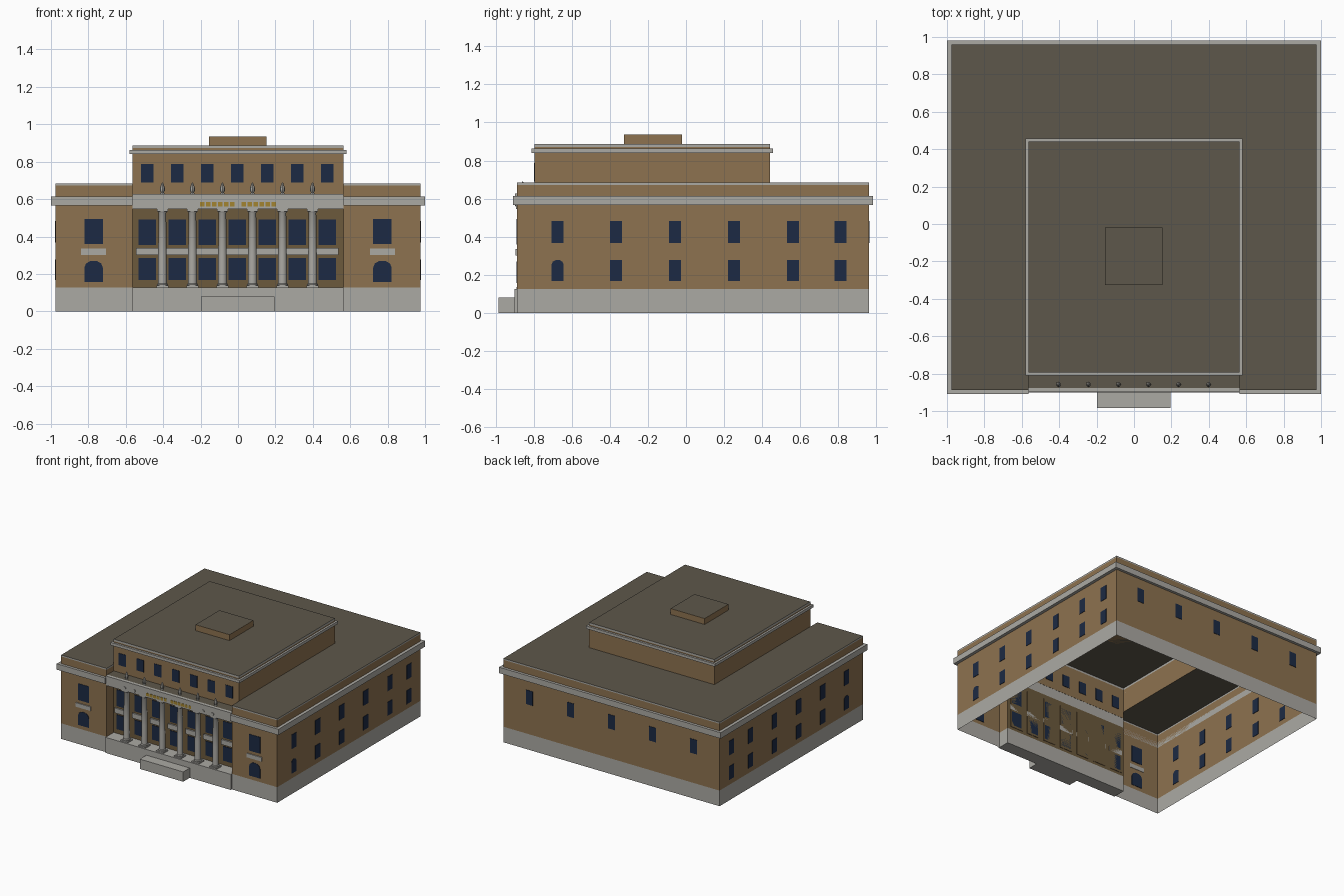
import bpy, bmesh, math

if "Cube" in bpy.data.objects:
    bpy.data.objects.remove(bpy.data.objects["Cube"])


def material(name, rgb):
    m = bpy.data.materials.new(name)
    m.diffuse_color = (*rgb, 1)
    m.use_nodes = True
    m.node_tree.nodes["Principled BSDF"].inputs["Base Color"].default_value = m.diffuse_color
    return m


BRICK = material("brick", (0.27, 0.17, 0.08))
SHADE = material("shaded_brick", (0.15, 0.10, 0.045))
STONE = material("stone", (0.41, 0.40, 0.37))
GLASS = material("window_glass", (0.012, 0.023, 0.056))
ROOF = material("roofing", (0.11, 0.095, 0.07))
GOLD = material("gold", (0.36, 0.23, 0.03))


def mesh_object(name, verts, faces, mat, solid=True):
    me = bpy.data.meshes.new(name)
    me.from_pydata(verts, [], faces)
    if solid:
        bm = bmesh.new()
        bm.from_mesh(me)
        bmesh.ops.recalc_face_normals(bm, faces=bm.faces)
        bm.to_mesh(me)
        bm.free()
    me.materials.append(mat)
    ob = bpy.data.objects.new(name, me)
    bpy.context.collection.objects.link(ob)
    return ob


def prism(name, bottom, top, mat):
    n = len(bottom)
    sides = [(i, (i + 1) % n, (i + 1) % n + n, i + n) for i in range(n)]
    return mesh_object(name, bottom + top, sides + [tuple(range(n)), tuple(range(n, 2 * n))], mat)


def box(name, x0, x1, y0, y1, z0, z1, mat):
    c = [(x0, y0), (x1, y0), (x1, y1), (x0, y1)]
    return prism(name, [(*p, z0) for p in c], [(*p, z1) for p in c], mat)


def wall(name, path, z0, z1, mat, closed=True):
    """Thin vertical shell along a plan outline (counter-clockwise faces out)."""
    n = len(path)
    faces = [(i, (i + 1) % n, (i + 1) % n + n, i + n) for i in range(n if closed else n - 1)]
    return mesh_object(name, [(*p, z0) for p in path] + [(*p, z1) for p in path], faces, mat, False)


def sheet(name, x0, x1, y0, y1, z, mat):
    return mesh_object(name, [(x0, y0, z), (x1, y0, z), (x1, y1, z), (x0, y1, z)], [(0, 1, 2, 3)], mat, False)


def panel(name, side, u, w, z0, z1, mat, at, out=0.003, arch=False):
    """Thin plate on a wall; side is front, back, right or left."""
    h = w / 2
    pts = [(u - h, z0), (u + h, z0)]
    if arch:
        s = z1 - h * 0.75
        pts += [(u + h * math.cos(a), s + (z1 - s) * math.sin(a) * 1.06)
                for a in [math.pi * k / 5 for k in range(6)]]
    else:
        pts += [(u + h, z1), (u - h, z1)]
    place = {"front": lambda p, d: (p[0], at - d, p[1]), "back": lambda p, d: (p[0], at + d, p[1]),
             "right": lambda p, d: (at + d, p[0], p[1]), "left": lambda p, d: (at - d, p[0], p[1])}[side]
    return prism(name, [place(p, -0.003) for p in pts], [place(p, out) for p in pts], mat)


def lathe(name, profile, x, y, mat, n=16):
    verts = [(x + r * math.cos(2 * math.pi * k / n), y + r * math.sin(2 * math.pi * k / n), z)
             for r, z in profile for k in range(n)]
    faces = [(j * n + k, j * n + (k + 1) % n, (j + 1) * n + (k + 1) % n, (j + 1) * n + k)
             for j in range(len(profile) - 1) for k in range(n)]
    faces += [tuple(range(n)), tuple(range(len(verts) - n, len(verts)))]
    ob = mesh_object(name, verts, faces, mat)
    bpy.context.view_layer.objects.active = ob
    ob.select_set(True)
    bpy.ops.object.shade_smooth_by_angle(angle=math.radians(35))
    ob.select_set(False)
    return ob


X, CX = 0.975, 0.565              # half widths of block and centre
YF, YB = -0.887, 0.96             # block front and back
AF, AB = -0.795, 0.442            # attic front and back

# Main shell, open underneath, wings joined round the back
outline = [(CX, AF), (CX, YF), (X, YF), (X, YB), (-X, YB), (-X, YF), (-CX, YF), (-CX, AF)]
wall("base_band", outline, 0, 0.127, STONE)
wall("main_walls", outline, 0.127, 0.672, BRICK, closed=False)
wall("main_coping", outline, 0.672, 0.684, STONE, closed=False)
sheet("roof_back", -X, X, AB, YB, 0.684, ROOF)
for s, tag in ((1, "right"), (-1, "left")):
    a, b = sorted((s * CX, s * X))
    sheet("roof_" + tag, a, b, YF, AB, 0.684, ROOF)
    # Main cornice along the side and wing front
    a, b = sorted((s * X, s * 1.0))
    box("cornice_" + tag, a, b, -0.908, 0.982, 0.566, 0.614, STONE)
    a, b = sorted((s * CX, s * X))
    box("cornice_front_" + tag, a, b, -0.908, YF, 0.566, 0.614, STONE)
box("cornice_back", -X, X, YB, 0.982, 0.566, 0.614, STONE)

# Attic storey
attic = [(-CX, AF), (CX, AF), (CX, AB), (-CX, AB)]
wall("attic_walls", attic, 0.684, 0.872, BRICK)
wall("attic_front_foot", attic[:2], 0.628, 0.684, BRICK, closed=False)
wall("attic_coping", attic, 0.872, 0.888, STONE)
sheet("attic_roof", -CX, CX, AF, AB, 0.888, ROOF)
E = 0.016
for s in (1, -1):
    a, b = sorted((s * CX, s * (CX + E)))
    box("attic_cornice_side", a, b, AF - E, AB + E, 0.84, 0.863, STONE)
for y0, y1 in ((AF - E, AF), (AB, AB + E)):
    box("attic_cornice_end", -CX, CX, y0, y1, 0.84, 0.863, STONE)
box("roof_box", -0.154, 0.152, -0.326, -0.02, 0.888, 0.936, BRICK)
sheet("roof_box_top", -0.154, 0.152, -0.326, -0.02, 0.937, ROOF)

# Portico: floor, steps, recessed wall and entablature
box("portico_floor", -CX, CX, -0.9, AF, 0, 0.127, STONE)
box("entrance_step", -0.197, 0.195, -0.984, -0.9, 0, 0.08, STONE)
wall("recess_wall", attic[:2], 0.127, 0.547, SHADE, closed=False)
box("entablature", -CX, CX, -0.892, AF, 0.547, 0.614, STONE)
box("entablature_cap", -CX, CX, -0.898, AF, 0.614, 0.627, STONE)
sheet("portico_roof", -CX, CX, -0.876, AF, 0.629, ROOF)

# Columns with finials above
SP = 0.1605
for i in range(6):
    x, y = (i - 2.5) * SP - 0.003, -0.858
    box("column_plinth", x - 0.032, x + 0.032, y - 0.032, y + 0.032, 0.127, 0.137, STONE)
    lathe("column", [(0.029, 0.137), (0.029, 0.144), (0.024, 0.15), (0.023, 0.3), (0.02, 0.525),
                     (0.026, 0.535)], x, y, STONE)
    box("column_capital", x - 0.029, x + 0.029, y - 0.029, y + 0.029, 0.535, 0.547, STONE)
    lathe("finial", [(0.012, 0.628), (0.008, 0.636), (0.013, 0.645), (0.013, 0.66), (0.008, 0.676),
                     (0.002, 0.69)], x, y, STONE, 8)

# Seven bays: portico windows, spandrels and attic windows
for i in range(7):
    x = (i - 3) * SP - 0.004
    panel("bay_surround", "front", x, 0.116, 0.15, 0.51, SHADE, AF, 0.008)
    panel("bay_window_upper", "front", x, 0.092, 0.356, 0.49, GLASS, AF, 0.012)
    panel("bay_window_lower", "front", x, 0.092, 0.168, 0.286, GLASS, AF, 0.012)
    panel("bay_spandrel", "front", x, 0.12, 0.3, 0.34, STONE, AF, 0.02)
    panel("attic_window", "front", x, 0.065, 0.69, 0.787, GLASS, AF)

# Frieze ornaments: plain gilt blocks and round medallions
for s in (1, -1):
    for k in range(6):
        panel("frieze_block", "front", s * (0.031 + k * 0.0318), 0.024, 0.56, 0.584, GOLD, -0.892)
    for x in (0.31, 0.396):
        ring = [(s * x + 0.011 * math.cos(k * math.pi / 6), 0.572 + 0.011 * math.sin(k * math.pi / 6))
                for k in range(12)]
        prism("medallion", [(u, -0.89, z) for u, z in ring], [(u, -0.897, z) for u, z in ring], STONE)

# Wing front windows and side windows
for s, tag in ((1, "right"), (-1, "left")):
    panel("wing_window_upper", "front", s * 0.772, 0.1, 0.36, 0.494, GLASS, YF)
    panel("wing_panel", "front", s * 0.772, 0.134, 0.302, 0.335, STONE, YF, 0.008)
    panel("wing_window_arched", "front", s * 0.772, 0.1, 0.157, 0.27, GLASS, YF, arch=True)
    for i, y in enumerate((-0.674, -0.368, -0.058, 0.253, 0.563, 0.81)):
        panel("side_window_upper", tag, y, 0.063, 0.368, 0.484, GLASS, s * X)
        panel("side_window_lower", tag, y, 0.063, 0.168, 0.278, GLASS, s * X, arch=(i == 0))

# Back windows
for i in range(5):
    panel("back_window", "back", (i - 2) * 0.37, 0.063, 0.368, 0.484, GLASS, YB)
